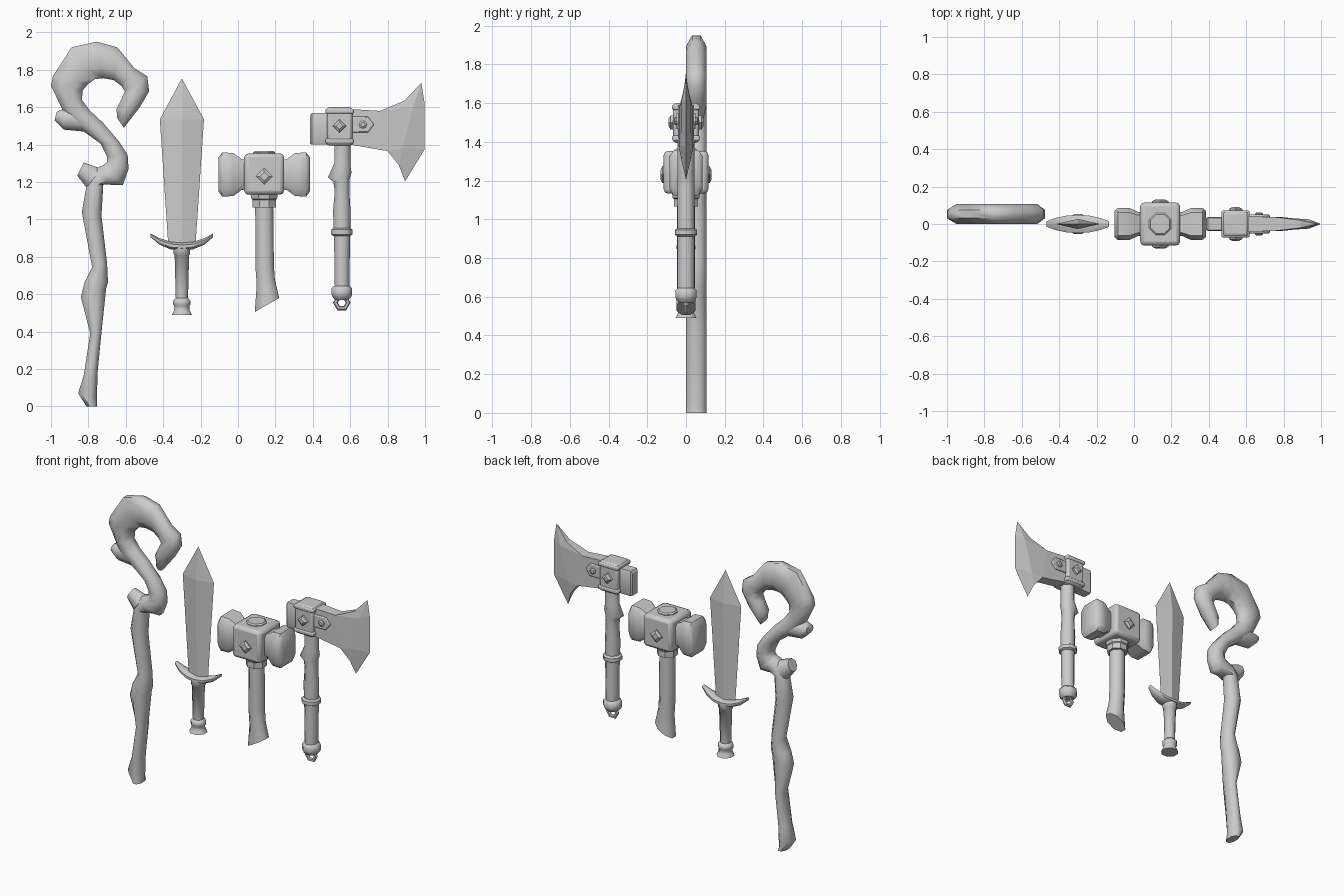
import bpy, bmesh, math
from mathutils import Vector

if "Cube" in bpy.data.objects:
    bpy.data.objects.remove(bpy.data.objects["Cube"])


def finish(name, bm, angle=0, bevel=0):
    bmesh.ops.remove_doubles(bm, verts=bm.verts, dist=0.0005)
    bmesh.ops.recalc_face_normals(bm, faces=bm.faces)
    me = bpy.data.meshes.new(name)
    bm.to_mesh(me)
    bm.free()
    ob = bpy.data.objects.new(name, me)
    bpy.context.collection.objects.link(ob)
    if bevel:
        m = ob.modifiers.new("bevel", 'BEVEL')
        m.width, m.segments = bevel, 2
    if angle:
        bpy.ops.object.select_all(action='DESELECT')
        ob.select_set(True)
        bpy.context.view_layer.objects.active = ob
        bpy.ops.object.shade_smooth_by_angle(angle=math.radians(angle))
    return ob


def skin(bm, rings):
    """Join equal rings of points into a closed tube."""
    vs = [[bm.verts.new(p) for p in r] for r in rings]
    n = len(vs[0])
    for a, b in zip(vs, vs[1:]):
        for i in range(n):
            bm.faces.new((a[i], a[(i + 1) % n], b[(i + 1) % n], b[i]))
    bm.faces.new(vs[0])
    bm.faces.new(vs[-1])


def sweep(name, rows, ys, y0=0, k=0.414, angle=60):
    """Eight-sided limb; each row is the outline pair (x, z, x, z) seen from the front."""
    octo = [(1, k), (k, 1), (-k, 1), (-1, k), (-1, -k), (-k, -1), (k, -1), (1, -k)]
    if not isinstance(ys, (list, tuple)):
        ys = [ys] * len(rows)
    rings = []
    for (ax, az, bx, bz), h in zip(rows, ys):
        c = Vector(((ax + bx) / 2, y0, (az + bz) / 2))
        d = Vector(((bx - ax) / 2, 0, (bz - az) / 2))
        rings.append([c + d * u + Vector((0, h * v, 0)) for u, v in octo])
    bm = bmesh.new()
    skin(bm, rings)
    return finish(name, bm, angle)


def lathe(name, x, prof, n=8, turn=0.5, angle=50):
    """Turned part about a vertical axis; prof is (radius, z)."""
    t = [2 * math.pi * (i + turn) / n for i in range(n)]
    bm = bmesh.new()
    skin(bm, [[(x + r * math.cos(a), r * math.sin(a), z) for a in t] for r, z in prof])
    return finish(name, bm, angle)


def stud(name, x, z, prof, n=4):
    """Studs on the front and back faces; prof is (radius, distance from y=0)."""
    bm = bmesh.new()
    for s in (-1, 1):
        skin(bm, [[(x + r * math.cos(2 * math.pi * i / n), s * y,
                    z + r * math.sin(2 * math.pi * i / n)) for i in range(n)] for r, y in prof])
    return finish(name, bm, 25)


def box(name, x0, x1, hy, z0, z1, bevel):
    bm = bmesh.new()
    skin(bm, [[(x0, -hy, z), (x1, -hy, z), (x1, hy, z), (x0, hy, z)] for z in (z0, z1)])
    return finish(name, bm, 30, bevel)


# Crooked wooden staff
staff = [(-.81, 0, -.755, 0), (-.855, .07, -.755, .04), (-.825, .165, -.75, .19),
         (-.79, .39, -.73, .395), (-.84, .585, -.705, .63), (-.82, .665, -.695, .665),
         (-.78, .745, -.70, .765), (-.835, 1.04, -.73, 1.02), (-.81, 1.18, -.72, 1.19),
         (-.77, 1.27, -.67, 1.185), (-.72, 1.29, -.615, 1.185), (-.70, 1.305, -.585, 1.27),
         (-.70, 1.335, -.59, 1.345), (-.735, 1.405, -.635, 1.415), (-.825, 1.47, -.72, 1.515),
         (-.91, 1.53, -.79, 1.58), (-.945, 1.60, -.835, 1.64), (-1, 1.715, -.83, 1.69),
         (-.99, 1.765, -.80, 1.725), (-.89, 1.92, -.765, 1.75), (-.755, 1.95, -.72, 1.755),
         (-.645, 1.92, -.665, 1.745), (-.555, 1.81, -.625, 1.715), (-.485, 1.765, -.605, 1.685),
         (-.475, 1.685, -.62, 1.65), (-.525, 1.60, -.65, 1.59), (-.61, 1.49, -.645, 1.54)]
sweep("staff", staff, [.053] * 26 + [.035], y0=.053)
sweep("staff_stub", [(-.86, 1.235, -.825, 1.305), (-.81, 1.17, -.73, 1.27)], [.04, .05], y0=.053)
sweep("staff_knot", [(-.98, 1.53, -.97, 1.575), (-.93, 1.48, -.935, 1.59),
                     (-.825, 1.47, -.835, 1.60)], [.035, .048, .05], y0=.053)

# Sword: diamond-section blade, curved guard, grip
sx = -.30
bm = bmesh.new()
skin(bm, [[(sx - w, 0, z), (sx, -t, z), (sx + w, 0, z), (sx, t, z)]
          for w, t, z in ((.072, .02, .85), (.118, .027, 1.535), (.001, .001, 1.752))])
finish("sword_blade", bm)
half = [(.167, .925, .905, .015), (.12, .90, .865, .032), (.06, .88, .84, .045)]
guard = [(-x, t, b, y) for x, t, b, y in half] + [(0, .875, .835, .048)] + half[::-1]
sweep("sword_guard", [(sx + x, t, sx + x, b) for x, t, b, y in guard], [g[3] for g in guard])
lathe("sword_grip", sx, [(.048, .85), (.048, .815), (.042, .81), (.035, .565)], angle=50)
lathe("sword_pommel", sx, [(.036, .58), (.05, .565), (.05, .545), (.043, .535),
                           (.045, .515), (.058, .49)], angle=50)

# Hammer: central block, two flared heads, cap, collar, haft
hx, hz = .14, 1.24
box("hammer_block", hx - .107, hx + .107, .115, 1.132, 1.353, .022)
for s, side in ((-1, "left"), (1, "right")):
    rows = [(.245, .09, .07), (.225, .118, .086), (.165, .115, .086), (.12, .082, .065), (.09, .08, .062)]
    sweep("hammer_head_" + side, [(hx + s * d, hz + h, hx + s * d, hz - h) for d, h, y in rows],
          [r[2] for r in rows], k=.72, angle=40)
lathe("hammer_cap", hx, [(.064, 1.33), (.064, 1.358), (.055, 1.366)], angle=30)
lathe("hammer_collar", hx, [(.08, 1.14), (.074, 1.11), (.068, 1.105), (.068, 1.065)], angle=30)
sweep("hammer_haft", [(.092, 1.1, .188, 1.1), (.093, .75, .192, .75),
                      (.10, .65, .197, .68), (.09, .505, .22, .58)], [.046, .046, .046, .05])
stud("hammer_stud", hx, 1.23, [(.044, .10), (.044, .122), (.024, .132)])

# Axe head: block, poll, plates, studs
ax = .543
box("axe_block", ax - .068, ax + .068, .066, 1.395, 1.60, .014)
for i, z in enumerate((1.405, 1.565)):
    box("axe_band_%d" % i, ax - .075, ax + .075, .072, z, z + .027, .008)
sweep("axe_poll", [(.385, 1.555, .385, 1.405), (.395, 1.57, .395, 1.40), (.49, 1.57, .49, 1.40)],
      [.028, .037, .037], k=.85, angle=30)
bm = bmesh.new()
plate = [(.60, 1.465), (.695, 1.465), (.728, 1.507), (.695, 1.55), (.60, 1.55)]
skin(bm, [[(x, y, z) for x, z in plate] for y in (-.05, .05)])
finish("axe_plates", bm, 30, .006)
stud("axe_plate_rivets", .668, 1.507, [(.021, .04), (.021, .056), (.012, .062)], 8)
stud("axe_block_studs", ax, 1.50, [(.036, .05), (.036, .08), (.018, .091)])

# Axe blade: thick body, bevelled cutting edge, two horns
pts = [(.60, 1.59, .042), (.60, 1.40, .042), (.76, 1.58, .036), (.80, 1.365, .036),
       (.89, 1.635, .02), (.86, 1.29, .02), (.935, 1.60, .025), (.88, 1.38, .027),
       (.998, 1.62, 0), (.998, 1.375, 0), (.98, 1.73, 0), (.893, 1.203, 0)]
sides = [(0, 1, 3, 2), (2, 3, 7, 6), (2, 6, 4), (3, 5, 7), (4, 6, 10), (6, 8, 10),
         (6, 7, 9, 8), (7, 11, 9), (5, 11, 7)]
bm = bmesh.new()
f, b = ([bm.verts.new((x, s * y, z)) for x, z, y in pts] for s in (-1, 1))
for face in sides:
    for vs in (f, b):
        bm.faces.new([vs[i] for i in face])
for i, j in ((0, 2), (2, 4), (4, 10), (1, 3), (3, 5), (5, 11), (0, 1)):
    bm.faces.new((f[i], f[j], b[j], b[i]))
finish("axe_blade", bm)

# Axe haft with snag, collars and end loop
sweep("axe_haft", [(.515, 1.41, .60, 1.41), (.515, 1.30, .602, 1.28), (.481, 1.225, .607, 1.25),
                   (.51, 1.20, .597, 1.215), (.517, 1.15, .595, 1.15), (.508, 1.04, .602, 1.04),
                   (.513, .93, .60, .93), (.518, .60, .594, .60)], .043)
lathe("axe_collar", .555, [(.045, .955), (.062, .945), (.062, .92), (.045, .91)])
lathe("axe_end_cap", .555, [(.045, .645), (.06, .632), (.06, .60), (.055, .587), (.04, .57)])
bpy.ops.mesh.primitive_torus_add(major_segments=6, minor_segments=6, major_radius=.034,
                                 minor_radius=.013, location=(.555, 0, .555),
                                 rotation=(math.pi / 2, 0, 0))
bpy.context.object.name = "axe_end_loop"
